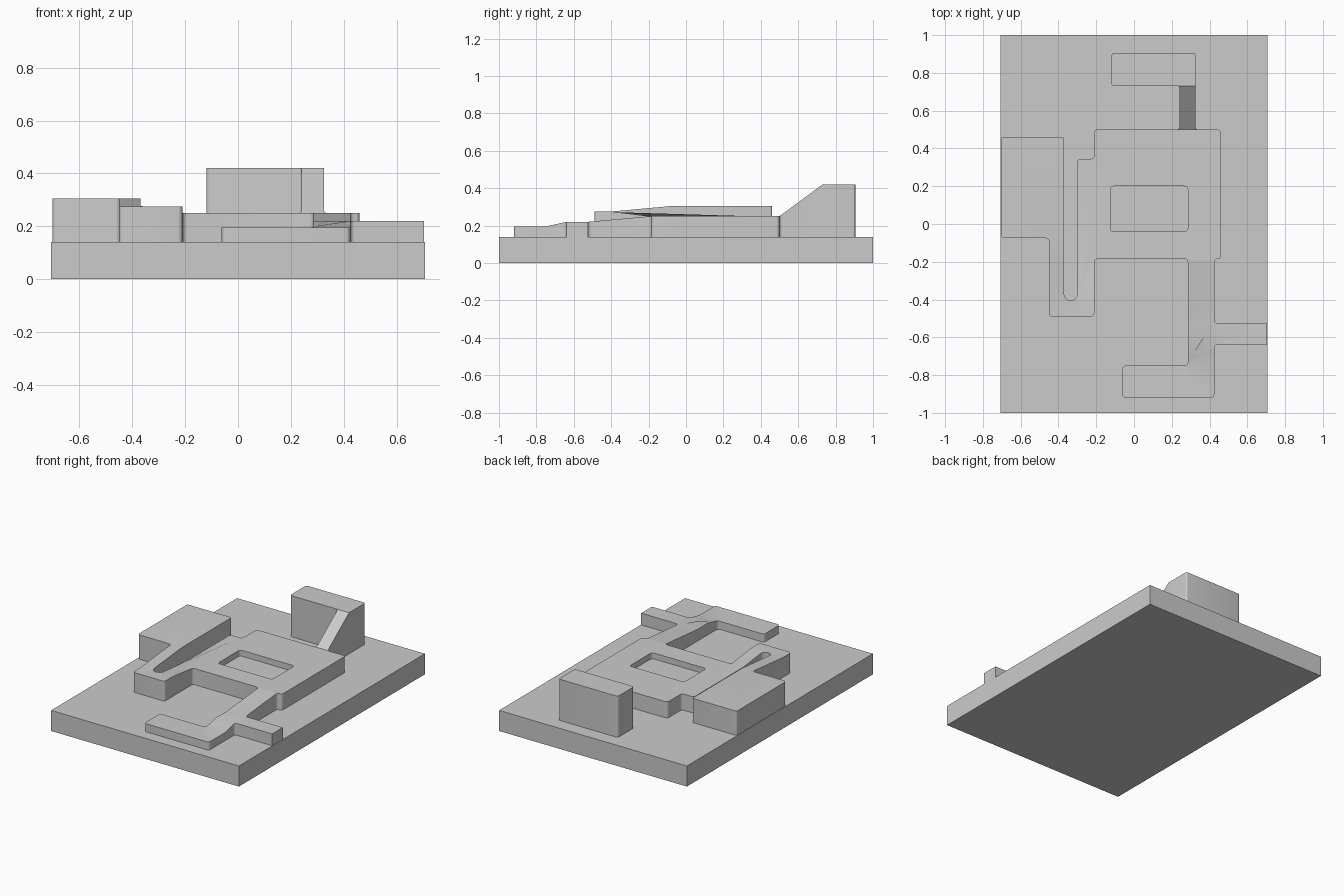
import bpy, bmesh, math
from mathutils import Vector

if "Cube" in bpy.data.objects:
    bpy.data.objects.remove(bpy.data.objects["Cube"])

grey = bpy.data.materials.new("plain grey")
grey.use_nodes = True
grey.diffuse_color = (0.6, 0.6, 0.6, 1)
grey.node_tree.nodes["Principled BSDF"].inputs["Base Color"].default_value = (0.6, 0.6, 0.6, 1)

PLATE_TOP = 0.14


def finish(name, bm):
    bmesh.ops.recalc_face_normals(bm, faces=bm.faces)
    mesh = bpy.data.meshes.new(name)
    bm.to_mesh(mesh)
    bm.free()
    mesh.materials.append(grey)
    ob = bpy.data.objects.new(name, mesh)
    bpy.context.collection.objects.link(ob)
    bpy.ops.object.select_all(action='DESELECT')
    ob.select_set(True)
    bpy.context.view_layer.objects.active = ob
    bpy.ops.object.shade_smooth_by_angle(angle=math.radians(28))
    return ob


def box(name, x0, x1, y0, y1, z0, z1):
    bm = bmesh.new()
    bmesh.ops.create_cube(bm, size=1)
    for v in bm.verts:
        v.co = (x0 + (v.co.x + .5) * (x1 - x0), y0 + (v.co.y + .5) * (y1 - y0),
                z0 + (v.co.z + .5) * (z1 - z0))
    return finish(name, bm)


def fillet(corners, radius=0.018, steps=5):
    """Round each right-angled corner; a third value overrides the radius."""
    out = []
    for i, c in enumerate(corners):
        p = Vector(c[:2])
        r = c[2] if len(c) > 2 else radius
        if r == 0:
            out.append(p)
            continue
        a = (Vector(corners[i - 1][:2]) - p).normalized()
        b = (Vector(corners[(i + 1) % len(corners)][:2]) - p).normalized()
        centre = p + (a + b) * r
        for s in range(steps + 1):
            t = s / steps * math.pi / 2
            out.append(centre - b * r * math.cos(t) - a * r * math.sin(t))
    return out


# Height along y for the left block, the left arm and the rest
LEFT = [(-0.40, 0.275), (-0.075, 0.305)]
MIDDLE = [(-0.75, 0.195), (-0.49, 0.275), (-0.40, 0.275), (-0.19, 0.25), (0.50, 0.25), (0.73, 0.42)]
RIGHT = [(-0.75, 0.195), (-0.64, 0.22), (-0.525, 0.22), (-0.19, 0.25), (0.50, 0.25), (0.73, 0.42)]


def height(x, y):
    line = LEFT if x < -0.335 else MIDDLE if x < 0 else RIGHT
    if y <= line[0][0]:
        return line[0][1]
    for (y0, z0), (y1, z1) in zip(line, line[1:]):
        if y <= y1:
            return z0 + (z1 - z0) * (y - y0) / (y1 - y0)
    return line[-1][1]


# Base plate
box("base_plate", -0.707, 0.707, -1, 1, 0, PLATE_TOP)

# Raised body: one rounded outline with a window, linked by ramps
outline = [
    (-0.703, -0.075), (-0.45, -0.075), (-0.45, -0.49), (-0.21, -0.49),
    (-0.21, -0.185), (0.285, -0.185), (0.285, -0.75), (-0.062, -0.75),
    (-0.062, -0.92), (0.425, -0.92), (0.425, -0.64), (0.705, -0.64, 0),
    (0.705, -0.525, 0), (0.425, -0.525), (0.425, -0.185, 0.016),
    (0.46, -0.185, 0.016), (0.46, 0.50), (0.325, 0.50, 0.014), (0.325, 0.905, 0.01),
    (-0.12, 0.905), (-0.12, 0.73), (0.24, 0.73, 0.008), (0.24, 0.50, 0.014),
    (-0.21, 0.50), (-0.21, 0.345), (-0.30, 0.345), (-0.30, -0.405, 0.0349),
    (-0.37, -0.405, 0.0349), (-0.37, 0.46, 0.01), (-0.703, 0.46, 0.01)]
window = [(-0.125, -0.04), (0.285, -0.04), (0.285, 0.20), (-0.125, 0.20)]

bm = bmesh.new()
for loop in (outline, window):
    vs = [bm.verts.new((p.x, p.y, 0.1)) for p in fillet(loop)]
    for v, w in zip(vs, vs[1:] + vs[:1]):
        bm.edges.new((v, w))
bmesh.ops.triangle_fill(bm, use_beauty=True, use_dissolve=False, edges=bm.edges[:], normal=(0, 0, 1))
for y in sorted({p[0] for p in LEFT + MIDDLE + RIGHT}):
    bmesh.ops.bisect_plane(bm, geom=bm.verts[:] + bm.edges[:] + bm.faces[:],
                           plane_co=(0, y, 0), plane_no=(0, 1, 0), dist=1e-5)
top = bmesh.ops.extrude_face_region(bm, geom=bm.faces[:], use_keep_orig=True)
for v in top["geom"]:
    if isinstance(v, bmesh.types.BMVert):
        v.co.z = height(v.co.x, v.co.y)
bmesh.ops.dissolve_limit(bm, angle_limit=0.004, verts=bm.verts[:], edges=bm.edges[:])
finish("raised_body", bm)

# Shallow floor inside the window
box("window_floor", -0.13, 0.29, -0.045, 0.205, 0.12, 0.21)
